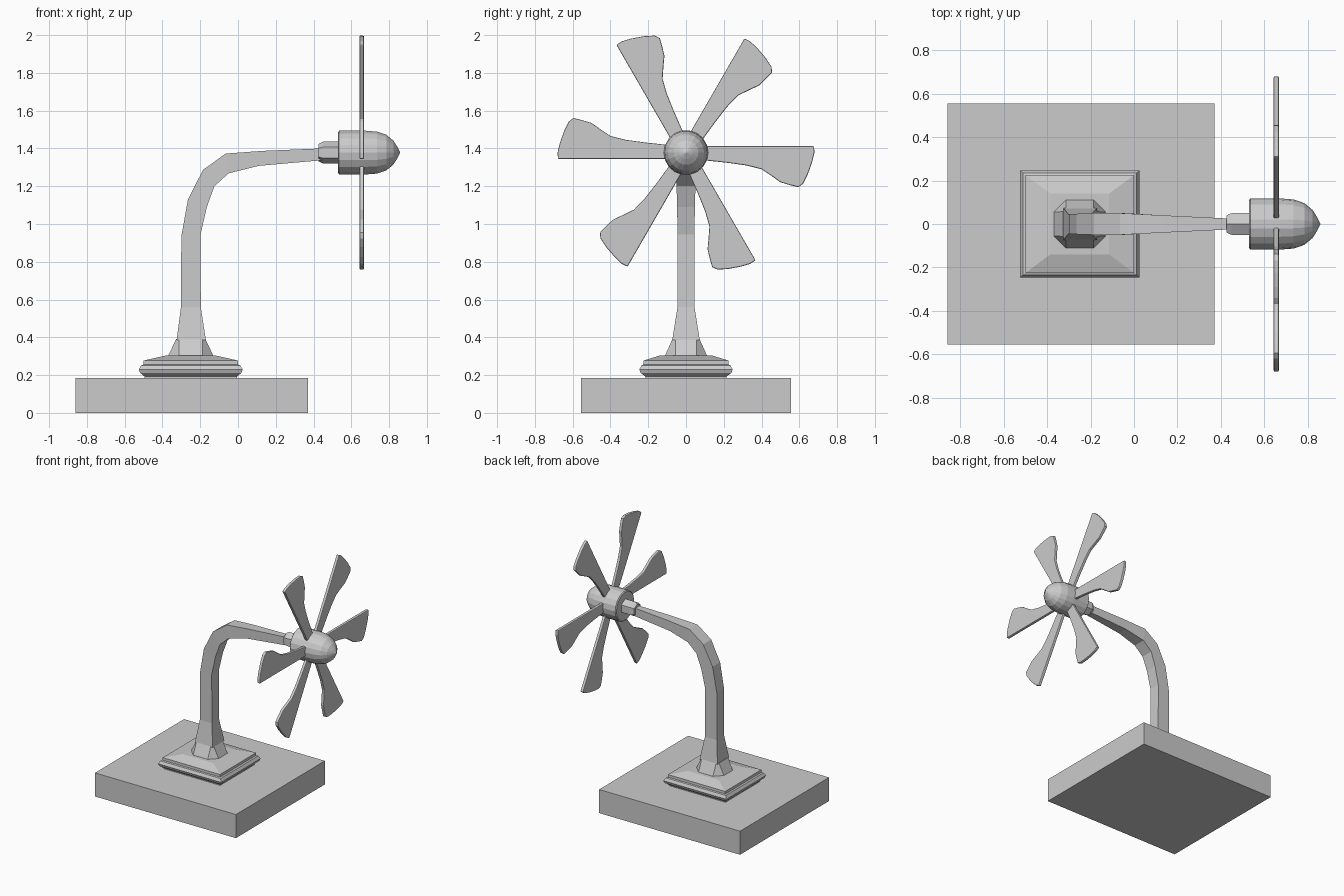
import bpy, bmesh, math
from mathutils import Matrix

if "Cube" in bpy.data.objects:
    bpy.data.objects.remove(bpy.data.objects["Cube"])

grey = bpy.data.materials.new("light_grey")
grey.diffuse_color = (0.6, 0.6, 0.6, 1)
grey.use_nodes = True
grey.node_tree.nodes["Principled BSDF"].inputs["Base Color"].default_value = grey.diffuse_color

PX = -0.25           # column axis
HX, HZ = 0.655, 1.378  # rotor centre


def finish(name, bm):
    bmesh.ops.recalc_face_normals(bm, faces=bm.faces)
    me = bpy.data.meshes.new(name)
    bm.to_mesh(me)
    bm.free()
    me.materials.append(grey)
    ob = bpy.data.objects.new(name, me)
    bpy.context.collection.objects.link(ob)
    return ob


def loft(name, rings):
    """Skin a list of equal-length vertex rings and cap both ends."""
    bm = bmesh.new()
    loops = [[bm.verts.new(p) for p in r] for r in rings]
    n = len(loops[0])
    for a, b in zip(loops, loops[1:]):
        for i in range(n):
            j = (i + 1) % n
            bm.faces.new((a[i], a[j], b[j], b[i]))
    bm.faces.new(loops[0])
    bm.faces.new(loops[-1])
    return finish(name, bm)


def rect(cx, hx, hy, z):
    return [(cx - hx, -hy, z), (cx + hx, -hy, z), (cx + hx, hy, z), (cx - hx, hy, z)]


def octagon(cx, hx, hy, c, z):
    return [(cx + x, y, z) for x, y in (
        (-hx + c, -hy), (hx - c, -hy), (hx, -hy + c), (hx, hy - c),
        (hx - c, hy), (-hx + c, hy), (-hx, hy - c), (-hx, -hy + c))]


def disc(x, r, n, start=0.0):
    return [(x, r * math.cos(start + 2 * math.pi * i / n),
             HZ + r * math.sin(start + 2 * math.pi * i / n)) for i in range(n)]


# Ground slab
loft("base_slab", [rect(-0.245, 0.615, 0.555, 0), rect(-0.245, 0.615, 0.555, 0.186)])

# Moulded square plinth: half x, half y, z
plinth = [(0.245, 0.215, 0.18), (0.245, 0.215, 0.193), (0.268, 0.24, 0.212),
          (0.275, 0.247, 0.23), (0.262, 0.235, 0.252), (0.25, 0.225, 0.256),
          (0.25, 0.225, 0.277), (0.135, 0.14, 0.303)]
loft("plinth", [rect(PX, *p) for p in plinth])

# Faceted collar between plinth and column
loft("collar", [octagon(PX, 0.123, 0.115, 0.06, 0.295),
                octagon(PX, 0.078, 0.072, 0.015, 0.39)])

# Curved arm: outer (x, z), inner (x, z), half width in y
arm = [((-0.325, 0.385), (-0.17, 0.385), 0.073),
       ((-0.302, 0.56), (-0.197, 0.56), 0.045),
       ((-0.30, 0.935), (-0.198, 0.945), 0.045),
       ((-0.265, 1.13), (-0.165, 1.09), 0.047),
       ((-0.185, 1.287), (-0.125, 1.20), 0.05),
       ((-0.065, 1.373), (-0.05, 1.268), 0.05),
       ((0.13, 1.387), (0.11, 1.308), 0.04),
       ((0.44, 1.40), (0.44, 1.337), 0.025)]
loft("curved_arm", [[(o[0], -h, o[1]), (i[0], -h, i[1]), (i[0], h, i[1]), (o[0], h, o[1])]
                    for o, i, h in arm])

# Hexagonal nut behind the hub
loft("hub_nut", [disc(x, r, 6, math.pi / 6) for x, r in
                 ((0.425, 0.045), (0.45, 0.058), (0.54, 0.058))])

# Domed hub
hub = [(0.53, 0.110), (0.536, 0.118), (0.67, 0.118), (0.735, 0.113), (0.785, 0.096),
       (0.822, 0.065), (0.842, 0.034), (0.858, 0.002)]
loft("hub", [disc(x, r, 18) for x, r in hub])

# Six flared blades, outline in (radius, side)
outline = [(0.09, 0.034), (0.678, 0.034), (0.68, 0.0), (0.668, -0.05), (0.645, -0.115),
           (0.62, -0.165), (0.595, -0.183), (0.55, -0.172), (0.50, -0.157), (0.455, -0.125),
           (0.40, -0.088), (0.32, -0.068), (0.22, -0.054), (0.09, -0.04)]
for k in range(6):
    ob = loft("blade_%d" % (k + 1), [[(x, u, v) for u, v in outline] for x in (-0.012, 0.012)])
    ob.data.transform(Matrix.Translation((HX, 0, HZ)) @ Matrix.Rotation(k * math.pi / 3, 4, 'X'))
    bev = ob.modifiers.new("soft_edge", 'BEVEL')
    bev.width = 0.006
    bev.segments = 2
    bev.limit_method = 'ANGLE'
    bev.angle_limit = math.radians(60)
